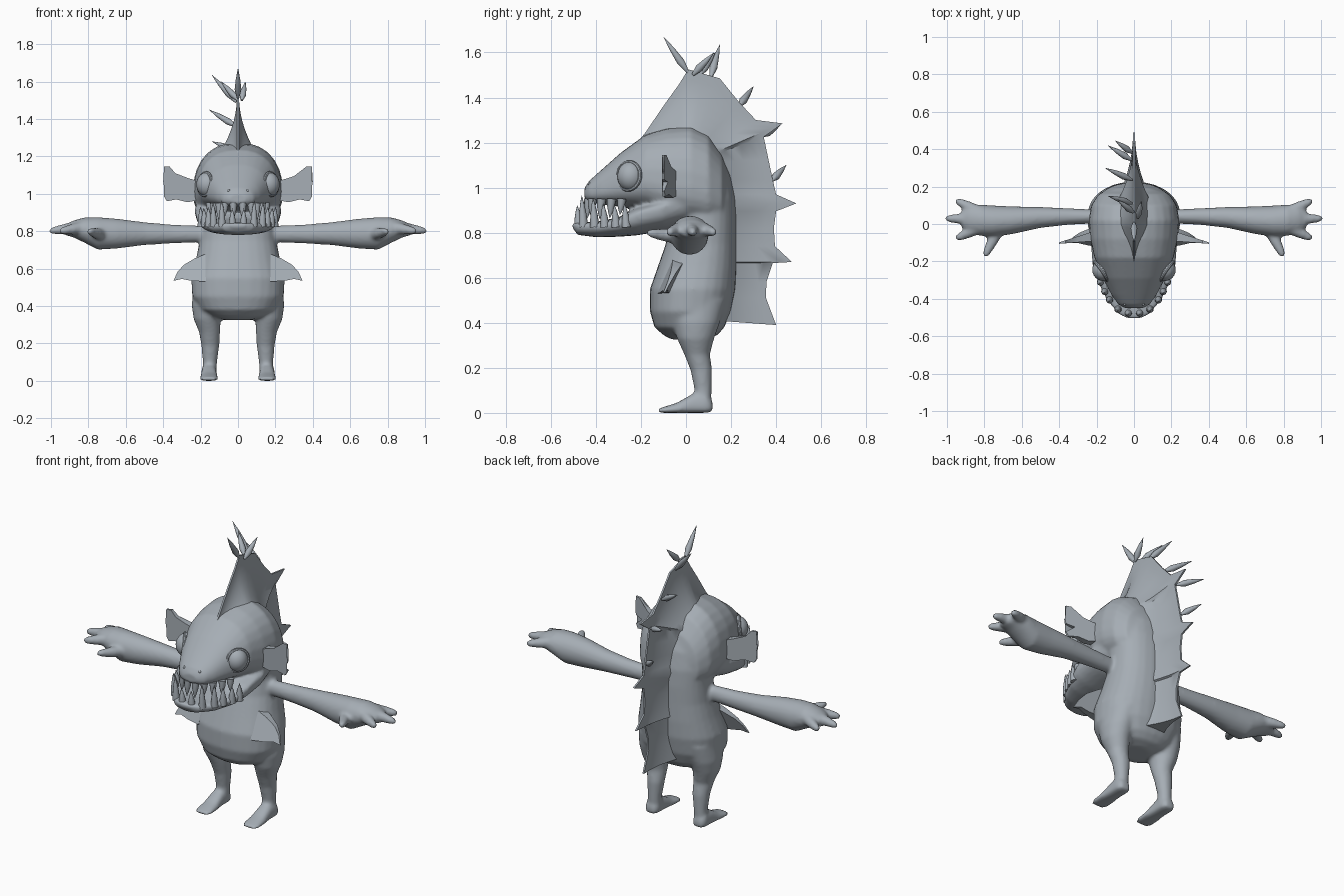
import bpy, bmesh, math
from mathutils import Vector

old = bpy.data.objects.get("Cube")
if old:
    bpy.data.objects.remove(old, do_unlink=True)

skin = bpy.data.materials.new("blue_grey")
skin.use_nodes = True
skin.diffuse_color = (0.38, 0.42, 0.46, 1)
skin.node_tree.nodes["Principled BSDF"].inputs["Base Color"].default_value = (0.38, 0.42, 0.46, 1)


def ring(axis, a, c, hw, lo, hi, f=0.5, p=2.3, n=28):
    """Rounded section at position a on an axis; f is the height of the widest point."""
    pts, mid = [], lo + f * (hi - lo)
    for i in range(n):
        t = math.tau * i / n
        cu, sv = math.cos(t), math.sin(t)
        u = c + hw * math.copysign(abs(cu) ** (2 / p), cu)
        v = mid + math.copysign(abs(sv) ** (2 / p), sv) * (hi - mid if sv > 0 else mid - lo)
        pts.append({"x": (a, u, v), "y": (u, a, v), "z": (u, v, a)}[axis])
    return pts


def loft(bm, rings, side=1):
    rows = [[bm.verts.new((x * side, y, z)) for x, y, z in r] for r in rings]
    n = len(rows[0])
    for r, s in zip(rows, rows[1:]):
        for i in range(n):
            bm.faces.new((r[i], r[(i + 1) % n], s[(i + 1) % n], s[i]))
    bm.faces.new(rows[0])
    bm.faces.new(rows[-1])


def spike(bm, base, tip, r, profile, side=1, n=10):
    """Tapered shape from base to tip; profile holds (fraction, radius factor)."""
    base, tip = Vector(base), Vector(tip)
    q = (tip - base).to_track_quat("Z", "Y")
    loft(bm, [[base.lerp(tip, t) + q @ Vector((r * k * math.cos(math.tau * i / n),
                                               r * k * math.sin(math.tau * i / n), 0))
               for i in range(n)] for t, k in profile], side)


def finish(bm, name, smooth_all=False):
    bmesh.ops.recalc_face_normals(bm, faces=bm.faces)
    me = bpy.data.meshes.new(name)
    bm.to_mesh(me)
    bm.free()
    me.materials.append(skin)
    ob = bpy.data.objects.new(name, me)
    bpy.context.collection.objects.link(ob)
    if smooth_all:
        me.shade_smooth()
    else:
        bpy.ops.object.select_all(action="DESELECT")
        ob.select_set(True)
        bpy.context.view_layer.objects.active = ob
        bpy.ops.object.shade_smooth_by_angle(angle=math.radians(40))
    return ob


CONE = [(0, 1), (0.4, 0.8), (0.75, 0.42), (1, 0.03)]
LEAF = [(0, 0.35), (0.3, 1), (0.65, 0.65), (1, 0.03)]
FINGER = [(0, 1), (0.5, 0.85), (0.85, 0.6), (0.96, 0.4), (1, 0.15)]

# Body: torso, head, jaw, arms and legs fused into one smooth skin
bm = bmesh.new()
torso = [(.325, .07, -.06, .09), (.345, .15, -.1, .14), (.38, .205, -.14, .17),
         (.45, .245, -.16, .2), (.55, .25, -.16, .22), (.65, .225, -.125, .225),
         (.75, .205, -.09, .225), (.85, .2, -.07, .225), (.95, .2, -.05, .22),
         (1.05, .19, -.05, .2), (1.15, .14, -.03, .16), (1.2, .08, 0, .12)]
loft(bm, [ring("z", z, 0, hw, lo, hi) for z, hw, lo, hi in torso])

head = [(-.45, .05, .95, 1.0), (-.43, .085, .935, 1.03), (-.38, .12, .925, 1.075),
        (-.29, .168, .915, 1.155), (-.18, .212, .9, 1.235), (-.08, .235, .85, 1.265),
        (.02, .242, .83, 1.275), (.1, .23, .82, 1.235), (.16, .19, .83, 1.15),
        (.2, .1, .87, 1.03)]
loft(bm, [ring("y", y, 0, hw, lo, hi, .38) for y, hw, lo, hi in head])

jaw = [(-.505, .035, .822, .842), (-.48, .085, .79, .845), (-.4, .15, .78, .848),
       (-.3, .197, .782, .868), (-.22, .222, .788, .912), (-.1, .232, .808, .95),
       (0, .22, .83, 1.0), (.1, .16, .87, .95)]
loft(bm, [ring("y", y, 0, hw, lo, hi, .75, 2.7) for y, hw, lo, hi in jaw])

arm = [(.12, .04, .785, .035, .04), (.2, .04, .785, .037, .044), (.35, .04, .785, .044, .05),
       (.5, .035, .787, .056, .061), (.65, .02, .787, .074, .08), (.75, .015, .788, .084, .087),
       (.82, .02, .806, .083, .068), (.88, .025, .812, .072, .045), (.92, .027, .808, .05, .03)]
fingers = [((.84, .025, .822), (1.012, .03, .8)), ((.82, .06, .82), (.955, .128, .8)),
           ((.82, -.015, .82), (.955, -.08, .8)), ((.72, -.02, .78), (.8, -.175, .8))]
leg = [(.5, .14, .1, -.08, .18), (.4, .162, .085, -.06, .15), (.33, .165, .072, -.04, .125),
       (.26, .152, .056, -.008, .106), (.19, .148, .048, .02, .116), (.1, .15, .038, .038, .114),
       (.04, .152, .038, .03, .112)]
foot = [(.118, .028, .005, .05), (.09, .042, 0, .09), (.03, .042, 0, .085),
        (-.04, .047, 0, .045), (-.1, .05, 0, .026), (-.125, .036, .002, .018)]
for s in (1, -1):
    loft(bm, [ring("x", x, y, ry, z - rz, z + rz, .5, 2) for x, y, z, ry, rz in arm], s)
    for base, tip in fingers:
        spike(bm, base, tip, .034, FINGER, s, 14)
    loft(bm, [ring("z", z, x, hw, lo, hi, .5, 2) for z, x, hw, lo, hi in leg], s)
    loft(bm, [ring("y", y, .155, hw, lo, hi, .3, 2.6) for y, hw, lo, hi in foot], s)
body = finish(bm, "body", True)
mod = body.modifiers.new("fuse", "REMESH")
mod.mode = "VOXEL"
mod.voxel_size = 0.01
mod.use_smooth_shade = True
mod = body.modifiers.new("soften", "SMOOTH")
mod.factor = 0.5
mod.iterations = 6

# Back fin: outline points joined to a spine, thick at the root and thin at the edge
outline = [(-.2, 1.22), (-.18, 1.245), (-.095, 1.37), (-.03, 1.46), (.01, 1.525), (.08, 1.505),
           (.15, 1.485), (.235, 1.38), (.31, 1.30), (.43, 1.285), (.345, 1.225), (.365, 1.13),
           (.385, 1.035), (.4, .97), (.49, .93), (.4, .895), (.39, .82), (.395, .74),
           (.47, .67), (.385, .665), (.357, .58), (.355, .51), (.4, .39)]
bm = bmesh.new()
steps = [0, .12, .25, .4, .55, .7, .85, 1]
sections = []
for y, z in outline:
    edge = Vector((0, y, z))
    core = Vector((0, 0, min(max(z, .42), 1.1)))
    root = core + (edge - core).normalized() * .12
    line = [(root.lerp(edge, t), .09 * (1 - t) ** 2 + .005) for t in steps]
    sections.append([p + Vector((w, 0, 0)) for p, w in line] +
                    [p - Vector((w, 0, 0)) for p, w in reversed(line)])
loft(bm, sections)
finish(bm, "back_fin")

# Loose leaf-shaped spines along the fin
bm = bmesh.new()
for base, tip in [((0, .01, 1.51), (0, -.1, 1.67)), ((.02, .03, 1.5), (.04, .125, 1.6)),
                  ((-.01, .11, 1.49), (-.14, .15, 1.635)), ((0, .06, 1.5), (-.09, .13, 1.6)),
                  ((-.01, .235, 1.36), (-.155, .3, 1.45)), ((-.01, .34, 1.23), (-.14, .42, 1.28)),
                  ((-.01, .38, 1.03), (-.1, .445, 1.1))]:
    spike(bm, base, tip, .018, LEAF)
finish(bm, "fin_spines")


def side_fins(name, pts, depth, thick):
    """Mirrored flat fins from an x,z outline, thinning outwards."""
    bm = bmesh.new()
    x0, x1 = min(p[0] for p in pts), max(p[0] for p in pts)
    for s in (1, -1):
        rows = []
        for sign in (1, -1):
            rows.append([(x, depth(x, z) + sign * (.004 + thick * (x1 - x) / (x1 - x0)), z)
                         for x, z in pts])
        loft(bm, rows, s)
    bmesh.ops.triangulate(bm, faces=[f for f in bm.faces if len(f.verts) > 4])
    finish(bm, name)


side_fins("ear_fins", [(.19, 1.06), (.27, 1.085), (.3, 1.095), (.335, 1.11), (.365, 1.145),
                       (.395, 1.145), (.385, 1.105), (.35, 1.07), (.4, 1.065), (.395, 1.035),
                       (.345, 1.025), (.395, .985), (.38, .96), (.33, .97), (.27, .955), (.19, .97)],
          lambda x, z: -.06 - .2 * (x - .19), .025)
side_fins("hip_fins", [(.17, .68), (.23, .655), (.29, .62), (.325, .58), (.345, .535),
                       (.3, .545), (.25, .535), (.17, .53)],
          lambda x, z: -.035 - .45 * (.67 - z), .025)

# Eyes with a raised lid rim, and nostrils
bm = bmesh.new()
lids = bmesh.new()
for s in (1, -1):
    c = Vector((.163 * s, -.245, 1.05))
    ball = bmesh.ops.create_uvsphere(bm, u_segments=24, v_segments=14, radius=.06)["verts"]
    for v in ball:
        v.co = Vector((v.co.x, v.co.y, v.co.z * 1.1)) + c
    dot = bmesh.ops.create_uvsphere(bm, u_segments=10, v_segments=6, radius=.008)["verts"]
    for v in dot:
        v.co += Vector((.05 * s, -.428, 1.017))
    q = Vector((.8 * s, -.55, .1)).to_track_quat("Z", "Y")
    rows = []
    for i in range(28):
        a = math.tau * i / 28
        d = Vector((math.cos(a), math.sin(a), 0))
        rows.append([lids.verts.new(c + q @ (d * (.061 + .009 * math.cos(b)) +
                     Vector((0, 0, .016 + .009 * math.sin(b)))))
                     for b in [math.tau * j / 8 for j in range(8)]])
    for i in range(28):
        r, t = rows[i], rows[(i + 1) % 28]
        for j in range(8):
            lids.faces.new((r[j], r[(j + 1) % 8], t[(j + 1) % 8], t[j]))
finish(bm, "eyes_and_nostrils")
finish(lids, "eyelids")

# Teeth: position, root height and tip height, mirrored
lower = [(.03, -.475, .92), (.085, -.455, .965), (.13, -.405, .955), (.155, -.36, .93),
         (.178, -.31, .925), (.195, -.265, .93)]
upper = [(.025, -.432, .86), (.07, -.415, .875), (.1, -.375, .86), (.128, -.33, .865),
         (.15, -.285, .88)]
for name, teeth, root in (("lower_teeth", lower, .825), ("upper_teeth", upper, .95)):
    bm = bmesh.new()
    for s in (1, -1):
        for x, y, z in teeth:
            spike(bm, (x, y, root), (x * 1.03, y - .008, z), .021, CONE, s)
    finish(bm, name)
